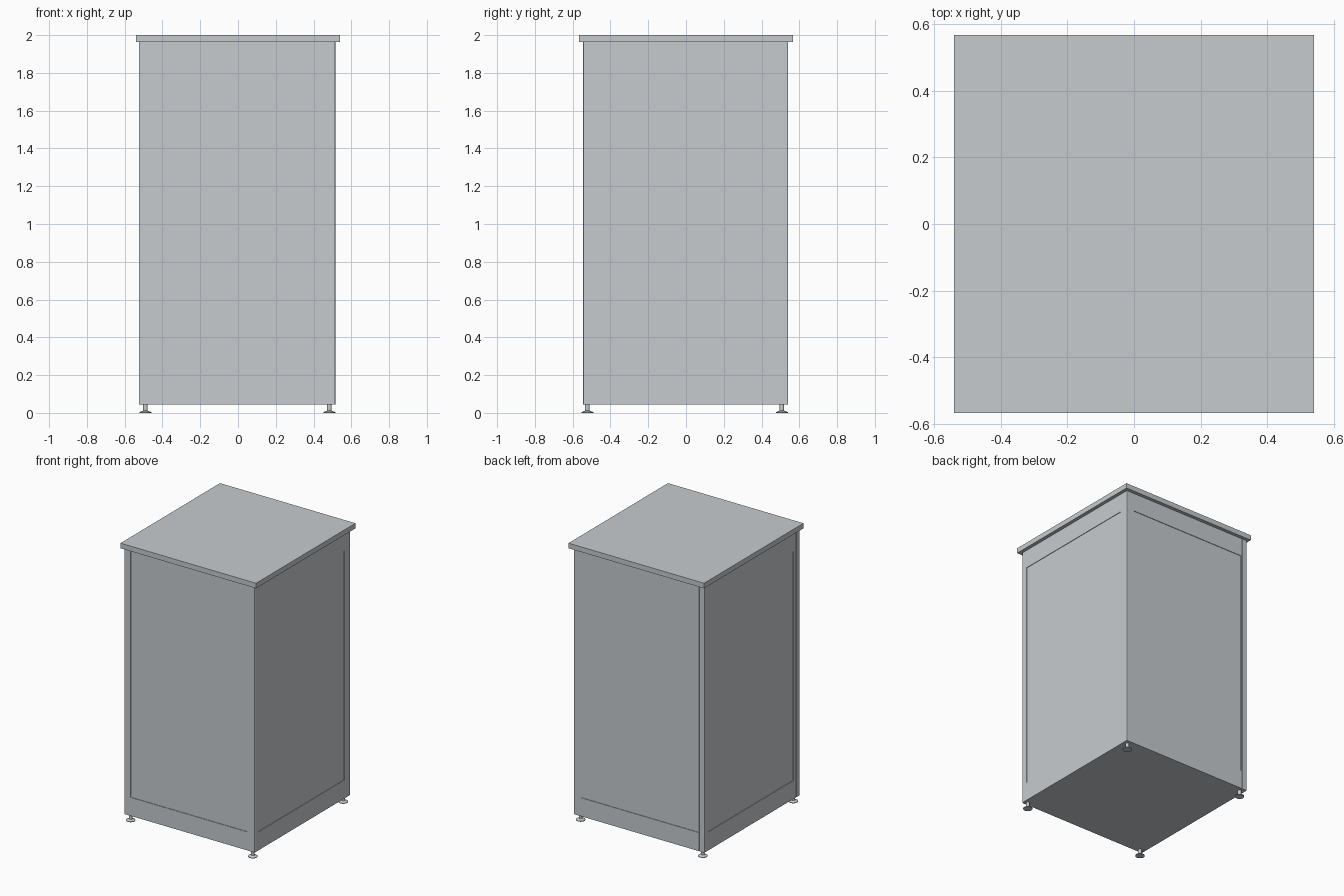
import bpy, bmesh, math
from mathutils import Matrix, Vector

if "Cube" in bpy.data.objects:
    bpy.data.objects.remove(bpy.data.objects["Cube"])

steel = bpy.data.materials.new("brushed steel grey")
steel.diffuse_color = (0.57, 0.60, 0.62, 1)
steel.use_nodes = True
steel.node_tree.nodes["Principled BSDF"].inputs["Base Color"].default_value = steel.diffuse_color


def add_box(bm, lo, hi):
    lo, hi = Vector(lo), Vector(hi)
    m = Matrix.Translation((lo + hi) / 2) @ Matrix.Diagonal((*(hi - lo), 1))
    bmesh.ops.create_cube(bm, size=1, matrix=m)


def finish(bm, name):
    mesh = bpy.data.meshes.new(name)
    bm.to_mesh(mesh)
    bm.free()
    mesh.materials.append(steel)
    ob = bpy.data.objects.new(name, mesh)
    bpy.context.collection.objects.link(ob)
    return ob


# Cabinet body with slightly eased vertical corners
X0, X1, Y0, Y1, Z0, Z1 = -0.525, 0.515, -0.545, 0.541, 0.045, 1.965
bm = bmesh.new()
add_box(bm, (X0, Y0, Z0), (X1, Y1, Z1))
upright = [e for e in bm.edges if abs(e.verts[0].co.z - e.verts[1].co.z) > 1]
bmesh.ops.bevel(bm, geom=upright, offset=0.006, segments=2, affect='EDGES', profile=0.5)
body = finish(bm, "cabinet_body")

# Cutters: shallow panel recesses on four sides and two full-height seams
d, zb, zt = 0.004, 0.178, 1.83
cuts = [
    ((-0.475, Y0 - 0.05, zb), (0.455, Y0 + d, 1.955)),   # front
    ((-0.475, Y1 - d, zb), (0.455, Y1 + 0.05, zt)),      # back
    ((X1 - d, -0.5, zb), (X1 + 0.05, 0.475, zt)),        # right
    ((X0 - 0.05, -0.475, zb), (X0 + d, 0.5, zt)),        # left
    ((X0 - 0.05, -0.507, 0), (X0 + 0.02, -0.501, 2)),    # left seam
    ((-0.488, Y1 - 0.015, 0), (-0.484, Y1 + 0.05, 2)),   # back seam
]
bm = bmesh.new()
for lo, hi in cuts:
    add_box(bm, lo, hi)
cutter = finish(bm, "panel_cutter")
cutter.hide_render = True
cutter.hide_set(True)
mod = body.modifiers.new("panels", 'BOOLEAN')
mod.operation = 'DIFFERENCE'
mod.solver = 'EXACT'
mod.object = cutter

# Overhanging worktop
bm = bmesh.new()
add_box(bm, (-0.54, -0.566, 1.963), (0.54, 0.566, 2.0))
finish(bm, "top_slab")

# Levelling feet: lathed profile of pad and stem
profile = [(0, 0), (0.031, 0), (0.031, 0.004), (0.014, 0.011), (0.012, 0.012), (0.012, 0.05), (0, 0.05)]
for side, x in (("left", -0.49), ("right", 0.484)):
    for end, y in (("front", -0.522), ("back", 0.508)):
        bm = bmesh.new()
        vs = [bm.verts.new((x + r, y, z)) for r, z in profile]
        es = [bm.edges.new(p) for p in zip(vs, vs[1:])]
        bmesh.ops.spin(bm, geom=vs + es, cent=(x, y, 0), axis=(0, 0, 1),
                       angle=math.tau, steps=24, use_merge=True)
        bmesh.ops.remove_doubles(bm, verts=bm.verts, dist=1e-5)
        bmesh.ops.recalc_face_normals(bm, faces=bm.faces)
        foot = finish(bm, f"{end}_{side}_foot")
        bpy.ops.object.select_all(action='DESELECT')
        foot.select_set(True)
        bpy.context.view_layer.objects.active = foot
        bpy.ops.object.shade_smooth_by_angle(angle=math.radians(25))
